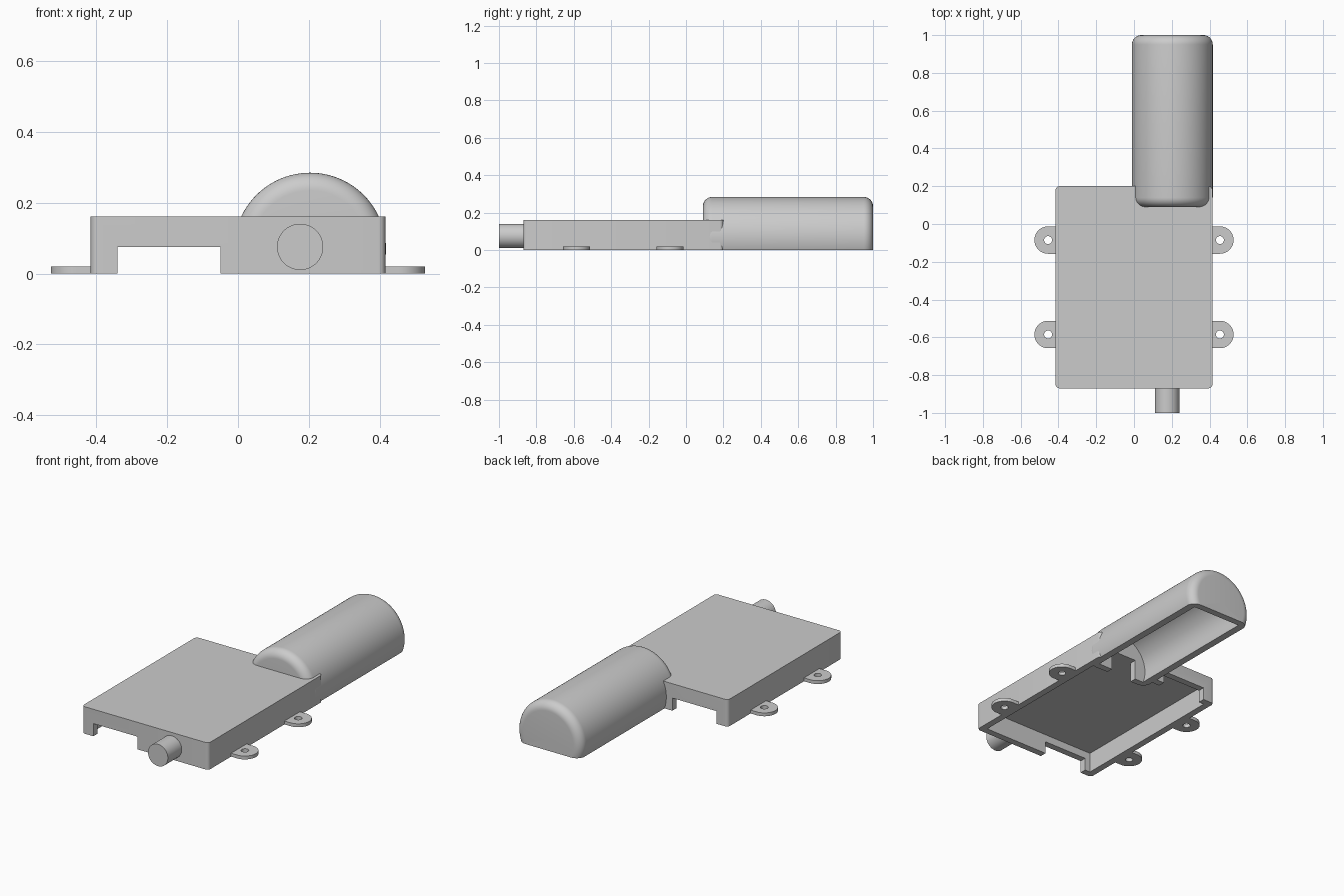
import bpy, bmesh, math
from mathutils import Matrix, Vector

cube = bpy.data.objects.get("Cube")
if cube:
    bpy.data.objects.remove(cube, do_unlink=True)

grey = bpy.data.materials.new("light_grey_plastic")
grey.use_nodes = True
grey.diffuse_color = (0.6, 0.6, 0.6, 1)
grey.node_tree.nodes["Principled BSDF"].inputs["Base Color"].default_value = (0.6, 0.6, 0.6, 1)


def finish(name, bm):
    bmesh.ops.recalc_face_normals(bm, faces=bm.faces[:])
    mesh = bpy.data.meshes.new(name)
    bm.to_mesh(mesh)
    bm.free()
    mesh.materials.append(grey)
    obj = bpy.data.objects.new(name, mesh)
    bpy.context.collection.objects.link(obj)
    return obj


def box(name, x, y, z, corner=0):
    """Box between ranges, with optional rounded upright edges."""
    bm = bmesh.new()
    bmesh.ops.create_cube(bm, size=1)
    for v in bm.verts:
        v.co = Vector([r[0] if c < 0 else r[1] for c, r in zip(v.co, (x, y, z))])
    if corner:
        upright = [e for e in bm.edges if abs(e.verts[0].co.z - e.verts[1].co.z) > 0.01]
        bmesh.ops.bevel(bm, geom=upright, offset=corner, segments=5,
                        profile=0.5, affect='EDGES')
    return finish(name, bm)


def revolve(name, profile, cx, cz, trim=False):
    """Spin (radius, y) points about a lengthwise axis; trim keeps z above 0."""
    bm = bmesh.new()
    vs = [bm.verts.new((cx + r, y, cz)) for r, y in profile]
    es = [bm.edges.new(p) for p in zip(vs, vs[1:])]
    bmesh.ops.spin(bm, geom=vs + es, cent=(cx, 0, cz), axis=(0, 1, 0),
                   angle=math.tau, steps=96, use_duplicate=False)
    bmesh.ops.remove_doubles(bm, verts=bm.verts[:], dist=1e-5)
    if trim:
        cut = bmesh.ops.bisect_plane(bm, geom=bm.verts[:] + bm.edges[:] + bm.faces[:],
                                     plane_co=(0, 0, 0), plane_no=(0, 0, 1), clear_inner=True)
        rim = [g for g in cut["geom_cut"] if isinstance(g, bmesh.types.BMEdge)]
        bmesh.ops.edgeloop_fill(bm, edges=rim)
    return finish(name, bm)


def cut(obj, *cutters):
    """Subtract each cutter from the object."""
    bpy.context.view_layer.objects.active = obj
    for c in cutters:
        mod = obj.modifiers.new("cut", 'BOOLEAN')
        mod.operation = 'DIFFERENCE'
        mod.solver = 'EXACT'
        mod.object = c
        bpy.ops.object.modifier_apply(modifier=mod.name)


# Sizes
WALL = 0.04
W, FRONT, BACK, H = 0.415, -0.87, 0.20, 0.16
CX, CZ, R = 0.203, 0.07, 0.214
D0, D1, FILLET = 0.09, 1.0, 0.05

# Cutters
room = box("case_cavity", (-W + WALL, W - WALL), (FRONT + WALL, BACK - WALL), (-0.1, H - WALL))
slot = box("slot_cutter", (-0.34, -0.05), (-1.2, 0.5), (-0.1, 0.075))
notch = box("notch_cutter", (0.10, 0.27), (0, D0 + 0.06), (-0.1, 0.12))
ri = R - WALL
hollow = revolve("dome_cavity", [(0, D0 + WALL), (ri, D0 + WALL), (ri, D1 - WALL), (0, D1 - WALL)],
                 CX, CZ)

# Flat open-bottomed case with matching front and back slots
case = box("case", (-W, W), (FRONT, BACK), (0, H), 0.02)
cut(case, room, slot, hollow)

# Long rounded housing, hollow and open underneath
steps = [math.radians(a) for a in range(0, 91, 10)]
arc = [(R - FILLET + FILLET * math.sin(a), FILLET * (1 - math.cos(a))) for a in steps]
outline = ([(0, D0)] + [(r, D0 + d) for r, d in arc]
           + [(r, D1 - d) for r, d in reversed(arc)] + [(0, D1)])
dome = revolve("rounded_housing", outline, CX, CZ, trim=True)
cut(dome, hollow, notch)

# Front peg
peg = revolve("front_peg", [(0, -1), (0.065, -1), (0.065, FRONT + 0.02), (0, FRONT + 0.02)],
              0.175, 0.075)
parts = [case, dome, peg]

# Mounting tabs with screw holes
TAB_X, TAB_R, TAB_T = 0.455, 0.0725, 0.02
for side, label in ((1, "left"), (-1, "right")):
    for y, place in ((-0.585, "front"), (-0.085, "back")):
        bm = bmesh.new()
        pts = [(W - 0.015, y - TAB_R)]
        for i in range(25):
            a = math.pi * (i / 24 - 0.5)
            pts.append((TAB_X + TAB_R * math.cos(a), y + TAB_R * math.sin(a)))
        pts.append((W - 0.015, y + TAB_R))
        face = bm.faces.new([bm.verts.new((side * px, py, 0)) for px, py in pts])
        top = bmesh.ops.extrude_face_region(bm, geom=[face])["geom"]
        bmesh.ops.translate(bm, vec=(0, 0, TAB_T),
                            verts=[g for g in top if isinstance(g, bmesh.types.BMVert)])
        tab = finish(f"mounting_tab_{place}_{label}", bm)
        bm = bmesh.new()
        bmesh.ops.create_cone(bm, cap_ends=True, segments=32, radius1=0.021, radius2=0.021,
                              depth=0.2, matrix=Matrix.Translation((side * TAB_X, y, 0)))
        drill = finish("drill", bm)
        cut(tab, drill)
        bpy.data.objects.remove(drill, do_unlink=True)
        parts.append(tab)

for helper in (room, slot, notch, hollow):
    bpy.data.objects.remove(helper, do_unlink=True)

# Smooth curved surfaces, crisp edges
bpy.ops.object.select_all(action='DESELECT')
for p in parts:
    p.select_set(True)
bpy.context.view_layer.objects.active = case
bpy.ops.object.shade_smooth_by_angle(angle=math.radians(30))
